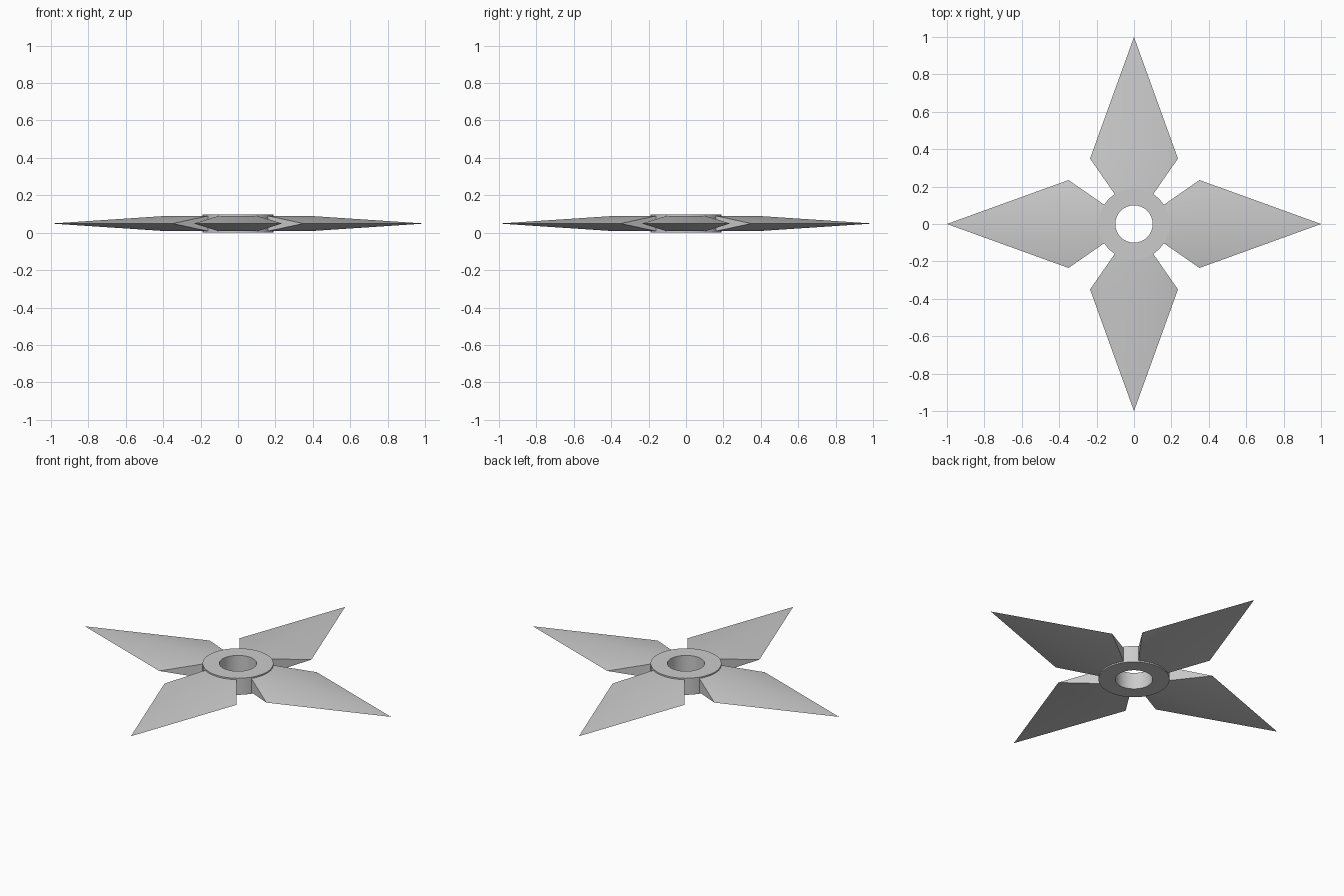
import bpy, bmesh, math
from mathutils import Matrix

cube = bpy.data.objects.get("Cube")
if cube:
    bpy.data.objects.remove(cube)

MID = 0.049      # height of the cutting edge
HALF = 0.041     # half thickness of a blade

steel = bpy.data.materials.new("grey_steel")
steel.use_nodes = True
colour = (0.6, 0.6, 0.6, 1)
steel.diffuse_color = colour
steel.node_tree.nodes["Principled BSDF"].inputs["Base Color"].default_value = colour


def finish(bm, name):
    bmesh.ops.recalc_face_normals(bm, faces=bm.faces)
    mesh = bpy.data.meshes.new(name)
    bm.to_mesh(mesh)
    bm.free()
    mesh.materials.append(steel)
    obj = bpy.data.objects.new(name, mesh)
    bpy.context.collection.objects.link(obj)
    bpy.ops.object.select_all(action='DESELECT')
    obj.select_set(True)
    bpy.context.view_layer.objects.active = obj
    bpy.ops.object.shade_smooth_by_angle(angle=math.radians(25))


def make_blade(name, angle):
    """Kite blade: thick root, sharp edges, ridge falling to the tip."""
    bm = bmesh.new()
    tip = bm.verts.new((1, 0, MID))
    wide = [bm.verts.new((0.35, s * 0.235, MID)) for s in (-1, 1)]
    roots = []
    for side in (1, -1):
        z = MID + side * HALF
        root = [bm.verts.new((0.16, s * 0.103, z)) for s in (-1, 1)]
        ridge = bm.verts.new((0.38, 0, z))
        bm.faces.new((root[0], root[1], ridge))
        for r, w in zip(root, wide):
            bm.faces.new((r, w, ridge))
            bm.faces.new((w, tip, ridge))
        roots.append(root)
    # Notch walls and root end
    for i in (0, 1):
        bm.faces.new((roots[0][i], roots[1][i], wide[i]))
    bm.faces.new((roots[0][0], roots[0][1], roots[1][1], roots[1][0]))
    bmesh.ops.rotate(bm, verts=bm.verts, cent=(0, 0, 0),
                     matrix=Matrix.Rotation(angle, 3, 'Z'))
    finish(bm, name)


def make_hub():
    """Ring with a round hole, spun from its rectangular section."""
    bm = bmesh.new()
    section = [(0.1, 0), (0.19, 0), (0.19, 2 * MID), (0.1, 2 * MID)]
    verts = [bm.verts.new((x, 0, z)) for x, z in section]
    edges = [bm.edges.new((verts[i], verts[i - 1])) for i in range(4)]
    bmesh.ops.spin(bm, geom=verts + edges, cent=(0, 0, 0), axis=(0, 0, 1),
                   angle=math.tau, steps=32, use_duplicate=False)
    bmesh.ops.remove_doubles(bm, verts=bm.verts, dist=0.0001)
    finish(bm, "hub_ring")


for i, name in enumerate(("left_blade", "back_blade", "right_blade", "front_blade")):
    make_blade(name, i * math.pi / 2)
make_hub()
